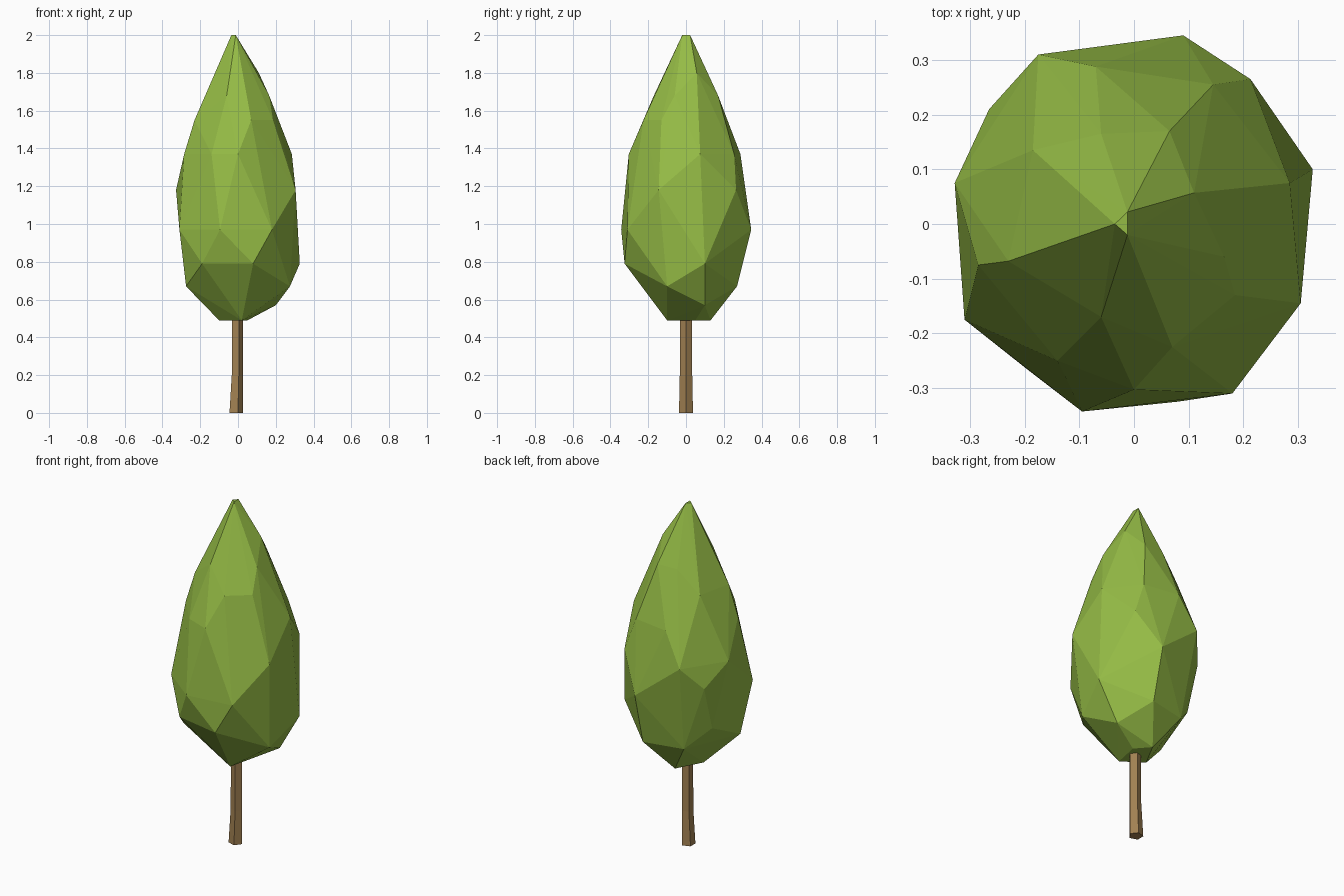
import bpy, bmesh
from math import cos, sin, tau

if "Cube" in bpy.data.objects:
    bpy.data.objects.remove(bpy.data.objects["Cube"])


def material(name, color):
    m = bpy.data.materials.new(name)
    m.diffuse_color = (*color, 1)
    m.use_nodes = True
    m.node_tree.nodes["Principled BSDF"].inputs["Base Color"].default_value = m.diffuse_color
    return m


def finish(bm, name, mat):
    bmesh.ops.recalc_face_normals(bm, faces=bm.faces)
    mesh = bpy.data.meshes.new(name)
    bm.to_mesh(mesh)
    bm.free()
    mesh.materials.append(mat)
    obj = bpy.data.objects.new(name, mesh)
    bpy.context.collection.objects.link(obj)
    return obj


# Trunk: five-sided loft, flared a little at the foot
def trunk():
    bm = bmesh.new()
    rings = []
    for z, left, right, ry in [(0, -0.045, 0.027, 0.037),
                               (0.2, -0.033, 0.027, 0.033),
                               (0.58, -0.032, 0.027, 0.033)]:
        ring = []
        for i in range(5):
            a = tau * i / 5
            t = (cos(a) + 0.809) / 1.809
            ring.append(bm.verts.new((left + t * (right - left), ry * sin(a) / 0.951, z)))
        rings.append(ring)
    for lo, hi in zip(rings, rings[1:]):
        for i in range(5):
            j = (i + 1) % 5
            bm.faces.new((lo[i], lo[j], hi[j], hi[i]))
    bm.faces.new(rings[0][::-1])
    bm.faces.new(rings[-1])
    finish(bm, "trunk", material("bark", (0.36, 0.22, 0.085)))


# Crown: faceted hull over irregular rings of (x, y) at each height
def crown():
    rings = {
        2.0: [(-0.035, 0), (-0.012, 0.022), (-0.012, -0.02)],
        1.8: [(0.11, 0.057)],
        1.68: [(0.065, 0.17), (-0.06, 0.165), (-0.06, -0.17), (0.165, -0.06)],
        1.55: [(-0.23, -0.068), (-0.185, 0.135), (0.07, -0.225), (0.185, -0.13)],
        1.37: [(-0.285, -0.075), (-0.14, -0.25), (0, -0.303), (0.285, 0.075),
               (0.145, 0.255), (-0.07, 0.288)],
        1.18: [(-0.328, 0.075), (0.305, -0.145), (0.213, 0.265), (-0.175, 0.31)],
        1.05: [(-0.265, 0.21)],
        0.97: [(-0.31, -0.175), (-0.095, -0.343), (0.18, -0.31), (0.09, 0.345)],
        0.79: [(-0.19, -0.27), (0.08, -0.325), (0.327, 0.1), (-0.26, 0.13)],
        0.67: [(-0.275, -0.11), (0.275, -0.1), (0.09, 0.27), (-0.14, 0.22)],
        0.57: [(0.2, 0.1)],
        0.49: [(-0.1, -0.02), (0.02, -0.1), (0.05, 0.05), (-0.02, 0.13)],
    }
    bm = bmesh.new()
    for z, points in rings.items():
        for x, y in points:
            bm.verts.new((x, y, z))
    bmesh.ops.convex_hull(bm, input=bm.verts[:])
    loose = [v for v in bm.verts if not v.link_faces]
    bmesh.ops.delete(bm, geom=loose, context='VERTS')
    finish(bm, "crown", material("leaves", (0.3, 0.5, 0.06)))


trunk()
crown()
